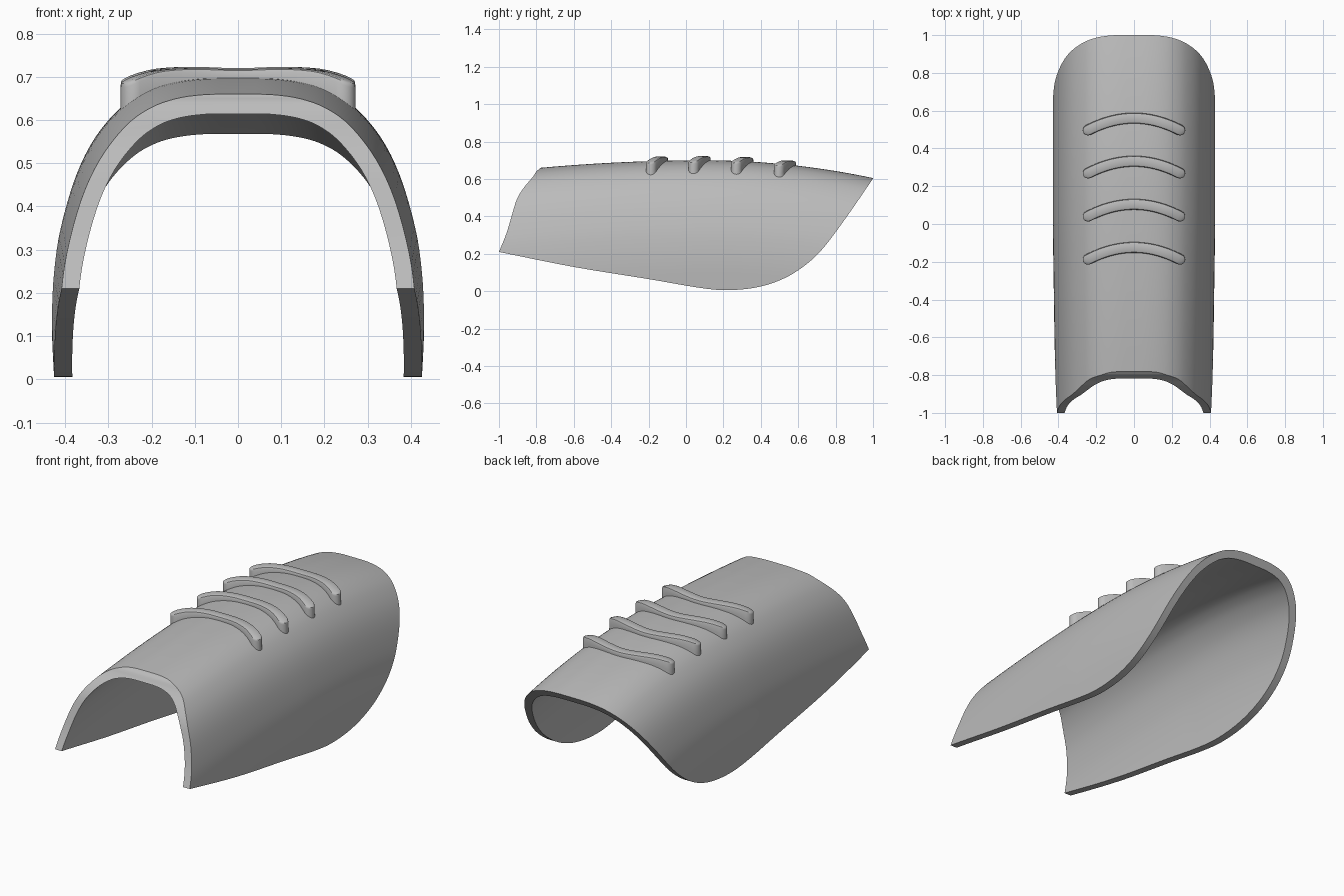
import bpy
import bmesh
import math
from mathutils import Vector

old = bpy.data.objects.get("Cube")
if old:
    bpy.data.objects.remove(old, do_unlink=True)

grey = bpy.data.materials.new("plain grey")
grey.use_nodes = True
COLOUR = (0.5, 0.5, 0.5, 1)
grey.diffuse_color = COLOUR
grey.node_tree.nodes["Principled BSDF"].inputs["Base Color"].default_value = COLOUR


def smooth_path(points, steps):
    """Curve through the given 2D points."""
    p = [Vector(q) for q in points]
    p = [2 * p[0] - p[1]] + p + [2 * p[-1] - p[-2]]
    out = []
    for a, b, c, d in zip(p, p[1:], p[2:], p[3:]):
        for i in range(steps):
            t = i / steps
            out.append(0.5 * (2 * b + (c - a) * t + (2 * a - 5 * b + 4 * c - d) * t * t
                              + (3 * b - a - 3 * c + d) * t ** 3))
    return out + [p[-2]]


def loft(name, rows):
    """Closed solid through rows of matching closed loops."""
    bm = bmesh.new()
    loops = [[bm.verts.new(co) for co in row] for row in rows]
    n = len(loops[0])
    for a, b in zip(loops, loops[1:]):
        for i in range(n):
            j = (i + 1) % n
            bm.faces.new((a[i], a[j], b[j], b[i]))
    bm.faces.new(loops[0])
    bm.faces.new(loops[-1])
    bmesh.ops.recalc_face_normals(bm, faces=bm.faces[:])
    mesh = bpy.data.meshes.new(name)
    bm.to_mesh(mesh)
    bm.free()
    obj = bpy.data.objects.new(name, mesh)
    bpy.context.collection.objects.link(obj)
    mesh.materials.append(grey)
    return obj


def select(obj):
    bpy.ops.object.select_all(action='DESELECT')
    obj.select_set(True)
    bpy.context.view_layer.objects.active = obj


def crown(y):
    """Height of the ridge line along the length."""
    return 0.70 - (0.052 if y < 0.1 else 0.117) * (y - 0.1) ** 2


def widen(y):
    return 1 + 0.035 * min(0, y)


# Arch cross-section as (half width, depth below the ridge)
half = smooth_path([(0, 0), (.08, .001), (.15, .01), (.21, .03), (.27, .07), (.33, .14),
                    (.375, .23), (.41, .35), (.425, .45), (.43, .55), (.427, .65),
                    (.422, .75)], 4)
outer = [Vector((-p.x, p.y)) for p in reversed(half[1:])] + half
THICK = 0.042
inner = []
for i, p in enumerate(outer):
    tangent = (outer[min(i + 1, len(outer) - 1)] - outer[max(i - 1, 0)]).normalized()
    inner.append(p + THICK * Vector((-tangent.y, tangent.x)))
section = outer + inner[::-1]


def depth(x):
    for a, b in zip(half, half[1:]):
        if a.x <= x <= b.x:
            return a.y + (b.y - a.y) * (x - a.x) / (b.x - a.x)
    return 0


# Curved shell, longer than needed
stations = [-1.1 + 2.2 * i / 44 for i in range(45)]
shell = loft("curved_shell", [[(p.x * widen(y), y, crown(y) - p.y) for p in section]
                              for y in stations])

# Side outline that trims the shell's front, lower and rear edges
front = smooth_path([(-.765, .70), (-.78, .66), (-.80, .64), (-.82, .61), (-.87, .55),
                     (-.905, .49), (-.93, .41), (-.96, .31), (-1, .21)], 4)
lower = smooth_path([(-1, .21), (-.6, .13), (-.2, .065), (.05, .022), (.2, .006), (.35, .016),
                     (.48, .05), (.6, .112), (.72, .215), (.85, .385), (1, .603), (1.05, .68)], 5)
outline = [Vector((-.765, 1))] + front + lower[1:] + [Vector((1.05, 1))]
cutter = loft("trim_outline", [[(x, p.x, p.y) for p in outline] for x in (-.6, .6)])
cutter.hide_render = True
trim = shell.modifiers.new("trim", 'BOOLEAN')
trim.operation = 'INTERSECT'
trim.solver = 'EXACT'
trim.object = cutter
select(shell)
bpy.ops.object.modifier_apply(modifier=trim.name)
bpy.data.objects.remove(cutter, do_unlink=True)
bpy.ops.object.shade_smooth_by_angle(angle=math.radians(30))

# Four raised curved grip ribs with rounded ends
REACH, RADIUS = 0.24, 0.028
ends = [math.radians(a) for a in range(3, 91, 12)] + [math.radians(90)]
tip = [(REACH + RADIUS * math.cos(a), RADIUS * math.sin(a)) for a in ends]
middle = [(REACH * (1 - i / 12), RADIUS) for i in range(1, 24)]
spine = tip + middle + [(-x, w) for x, w in reversed(tip)]
for k in range(4):
    rows = []
    for x, w in spine:
        u = x / REACH
        y = 0.56 - 0.228 * k - 0.062 * u * u
        side = Vector((2 * 0.062 * u / REACH, 1)).normalized()
        ground = crown(y) - depth(abs(x))
        lift = 0.02 + 0.03 * u * u
        profile = [(-1.1, -.03), (-1, .004), (-1, lift - .01), (-.9, lift - .003), (-.65, lift),
                   (.65, lift), (.9, lift - .003), (1, lift - .01), (1, .004), (1.1, -.03)]
        rows.append([(x + side.x * w * v, y + side.y * w * v, ground + h) for v, h in profile])
    rib = loft(f"grip_rib_{k + 1}", rows)
    select(rib)
    bpy.ops.object.shade_smooth_by_angle(angle=math.radians(40))
